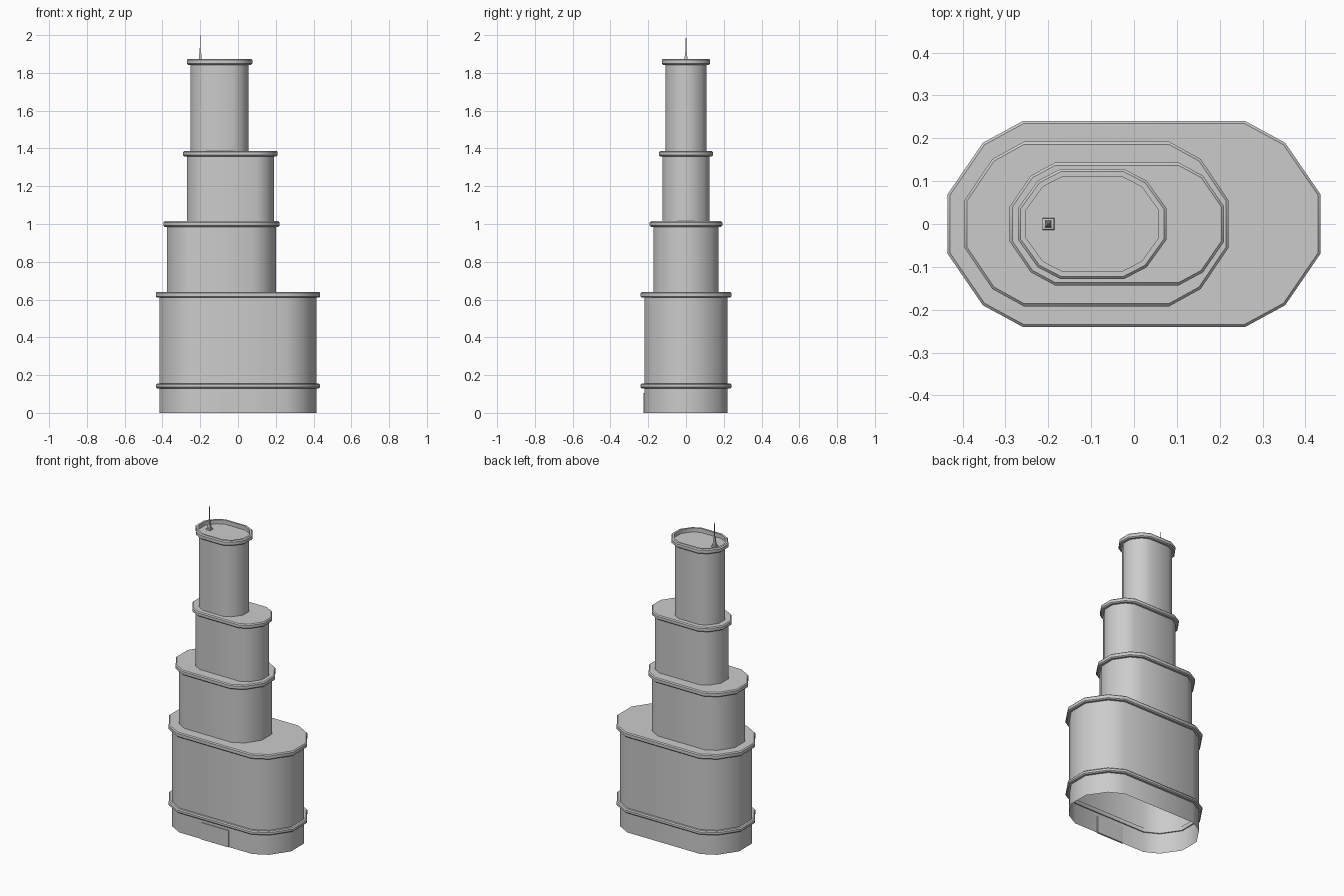
import bpy, bmesh, math

cube = bpy.data.objects.get("Cube")
if cube:
    bpy.data.objects.remove(cube, do_unlink=True)

grey = bpy.data.materials.new("light_grey_stone")
grey.use_nodes = True
COLOUR = (0.6, 0.6, 0.6, 1)
grey.diffuse_color = COLOUR
grey.node_tree.nodes["Principled BSDF"].inputs["Base Color"].default_value = COLOUR


def finish(name, bm):
    bmesh.ops.recalc_face_normals(bm, faces=bm.faces)
    mesh = bpy.data.meshes.new(name)
    bm.to_mesh(mesh)
    bm.free()
    mesh.materials.append(grey)
    obj = bpy.data.objects.new(name, mesh)
    bpy.context.collection.objects.link(obj)
    bpy.ops.object.select_all(action='DESELECT')
    bpy.context.view_layer.objects.active = obj
    obj.select_set(True)
    bpy.ops.object.shade_smooth_by_angle(angle=math.radians(38))
    return obj


def outline(plan, inset):
    """Twelve-sided long plan shape: straight sides with faceted round ends."""
    cx, a, b, flat = plan
    a, b, f = a - inset, b - inset, flat - inset * 0.25
    quarter = [(a, b * 0.29), (f + (a - f) * 0.53, b * 0.79), (f, b)]
    half = quarter + [(-x, y) for x, y in reversed(quarter)]
    return [(cx + x, y) for x, y in half + [(-x, -y) for x, y in half]]


def loft(name, plan, profile, cap=False, closed=False):
    """Sweep a profile of (inset, height) pairs round the plan shape."""
    bm = bmesh.new()
    rings = [[bm.verts.new((x, y, z)) for x, y in outline(plan, i)] for i, z in profile]
    pairs = list(zip(rings, rings[1:]))
    if closed:
        pairs.append((rings[-1], rings[0]))
    for low, high in pairs:
        n = len(low)
        for k in range(n):
            m = (k + 1) % n
            bm.faces.new((low[k], low[m], high[m], high[k]))
    if cap:
        bm.faces.new(rings[-1])
    return finish(name, bm)


def moulding(z0, z1, bevel=0.006):
    """Outer edge of a ledge with softened corners."""
    return [(bevel, z0), (0, z0 + bevel), (0, z1 - bevel), (bevel, z1)]


# Tiers: name, plan (centre x, half length, half depth, half straight side), bottom, ledge, top
tiers = [
    ("base", (0, 0.435, 0.24, 0.26), 0, 0.61, 0.641),
    ("second", (-0.0875, 0.308, 0.192, 0.17), 0.64, 0.985, 1.015),
    ("third", (-0.04, 0.25, 0.143, 0.145), 1.014, 1.358, 1.387),
    ("top", (-0.0975, 0.173, 0.128, 0.075), 1.386, 1.843, 1.874),
]
for name, plan, bottom, ledge, top in tiers:
    wall_top = ledge + 0.005
    loft(name + "_tier_wall", plan, [(0.019, bottom), (0.019, wall_top)])
    profile = [(0.02, ledge)] + moulding(ledge, top)
    if name == "top":
        profile += [(0.018, top), (0.018, ledge + 0.006)]   # sunken roof behind a rim
    loft(name + "_tier_ledge", plan, profile, cap=True)

# Band round the base
loft("base_band", tiers[0][1],
     [(0.026, 0.13)] + moulding(0.13, 0.155) + [(0.026, 0.155)], closed=True)

# Door slab set through the front wall
bm = bmesh.new()
bmesh.ops.create_cube(bm, size=1)
bmesh.ops.scale(bm, vec=(0.19, 0.01, 0.106), verts=bm.verts)
bmesh.ops.translate(bm, vec=(-0.005, -0.221, 0.053), verts=bm.verts)
finish("front_door", bm)

# Four-sided mast with a stepped foot
bm = bmesh.new()
levels = [(0.015, 1.84), (0.013, 1.858), (0.008, 1.86), (0.006, 1.9), (0.003, 1.91), (0.001, 2.0)]
rings = [[bm.verts.new((-0.2 + sx * r, sy * r, z))
          for sx, sy in ((1, 1), (-1, 1), (-1, -1), (1, -1))] for r, z in levels]
for low, high in zip(rings, rings[1:]):
    for k in range(4):
        bm.faces.new((low[k], low[k - 1], high[k - 1], high[k]))
bm.faces.new(rings[-1])
finish("roof_mast", bm)
